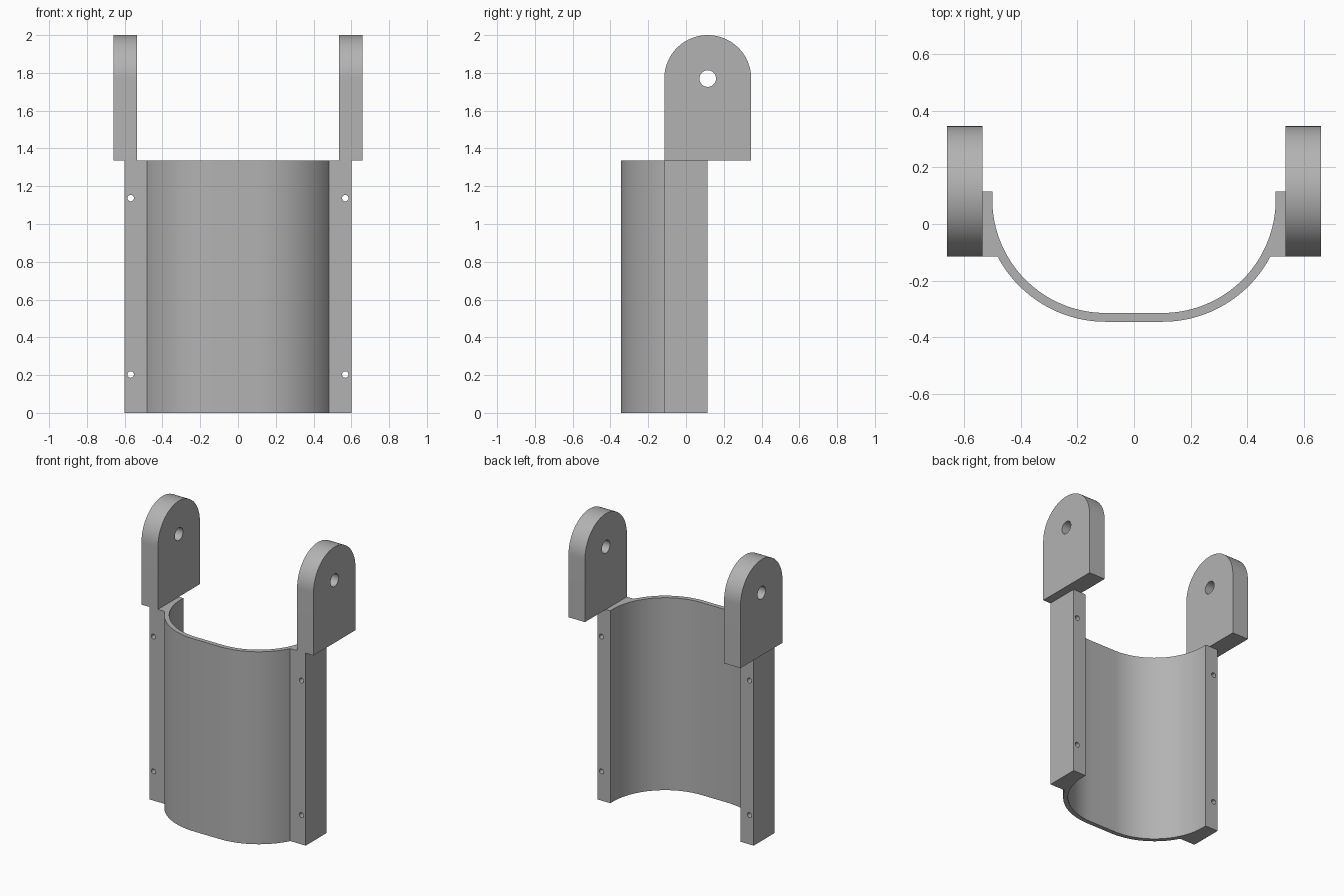
import bpy
import bmesh
from math import sin, cos, pi, radians, asin
from mathutils import Matrix, Vector

cube = bpy.data.objects.get("Cube")
if cube:
    bpy.data.objects.remove(cube, do_unlink=True)

grey = bpy.data.materials.new("plain grey")
grey.use_nodes = True
colour = (0.45, 0.45, 0.45, 1)
grey.diffuse_color = colour
grey.node_tree.nodes["Principled BSDF"].inputs["Base Color"].default_value = colour

HEIGHT = 1.335      # top of the sleeve
FRONT, BACK = -0.115, 0.115
LUG_R = 0.23


def arc(cx, cy, r, start, end, n):
    return [(cx + r * cos(start + (end - start) * i / n),
             cy + r * sin(start + (end - start) * i / n)) for i in range(n + 1)]


def extrude(name, points, depth):
    """Closed solid from a list of 3D outline points, swept along depth."""
    bm = bmesh.new()
    face = bm.faces.new([bm.verts.new(p) for p in points])
    swept = bmesh.ops.extrude_face_region(bm, geom=[face])["geom"]
    bmesh.ops.translate(bm, vec=depth,
                        verts=[g for g in swept if isinstance(g, bmesh.types.BMVert)])
    bmesh.ops.recalc_face_normals(bm, faces=bm.faces)
    mesh = bpy.data.meshes.new(name)
    bm.to_mesh(mesh)
    bm.free()
    mesh.materials.append(grey)
    obj = bpy.data.objects.new(name, mesh)
    bpy.context.collection.objects.link(obj)
    return obj


def activate(obj):
    bpy.ops.object.select_all(action="DESELECT")
    obj.select_set(True)
    bpy.context.view_layer.objects.active = obj


def drill(obj, centre, axis, radius):
    """Cut a round through hole and remove the cutter."""
    turn = Vector((0, 0, 1)).rotation_difference(Vector(axis)).to_matrix().to_4x4()
    bm = bmesh.new()
    bmesh.ops.create_cone(bm, cap_ends=True, segments=32, radius1=radius,
                          radius2=radius, depth=0.6,
                          matrix=Matrix.Translation(centre) @ turn)
    mesh = bpy.data.meshes.new("hole_cutter")
    bm.to_mesh(mesh)
    bm.free()
    mesh.materials.append(grey)
    cutter = bpy.data.objects.new("hole_cutter", mesh)
    cutter.hide_render = True
    bpy.context.collection.objects.link(cutter)
    mod = obj.modifiers.new("hole", "BOOLEAN")
    mod.operation = "DIFFERENCE"
    mod.solver = "EXACT"
    mod.object = cutter
    activate(obj)
    bpy.ops.object.modifier_apply(modifier=mod.name)
    bpy.data.objects.remove(cutter, do_unlink=True)


def smooth(obj):
    activate(obj)
    bpy.ops.object.shade_smooth_by_angle(angle=radians(30))


# Curved sleeve with a square flange on each side, one continuous cross-section
cx, cy, r_out, r_in = 0.1, 0.086, 0.431, 0.4
crease = asin((FRONT - cy) / r_out)
outer = arc(cx, cy, r_out, -pi / 2, crease, 24)
inner = arc(cx, cy, r_in, 0, -pi / 2, 32)
half = outer + [(0.6, FRONT), (0.6, BACK), (cx + r_in, BACK)] + inner
profile = half + [(-x, y) for x, y in reversed(half)]
sleeve = extrude("sleeve", [(x, y, 0) for x, y in profile], (0, 0, HEIGHT))
for side in (-1, 1):
    for z in (0.203, 1.137):
        drill(sleeve, (side * 0.568, 0, z), (0, 1, 0), 0.017)
smooth(sleeve)

# Round-topped lugs with a pivot hole
top = arc(BACK, 2 - LUG_R, LUG_R, 0, pi, 48)
outline = [(BACK - LUG_R, HEIGHT), (BACK + LUG_R, HEIGHT)] + top
for name, side in (("left_lug", 1), ("right_lug", -1)):
    lug = extrude(name, [(side * 0.534, y, z) for y, z in outline], (side * 0.126, 0, 0))
    drill(lug, (side * 0.6, BACK, 2 - LUG_R), (1, 0, 0), 0.044)
    smooth(lug)
